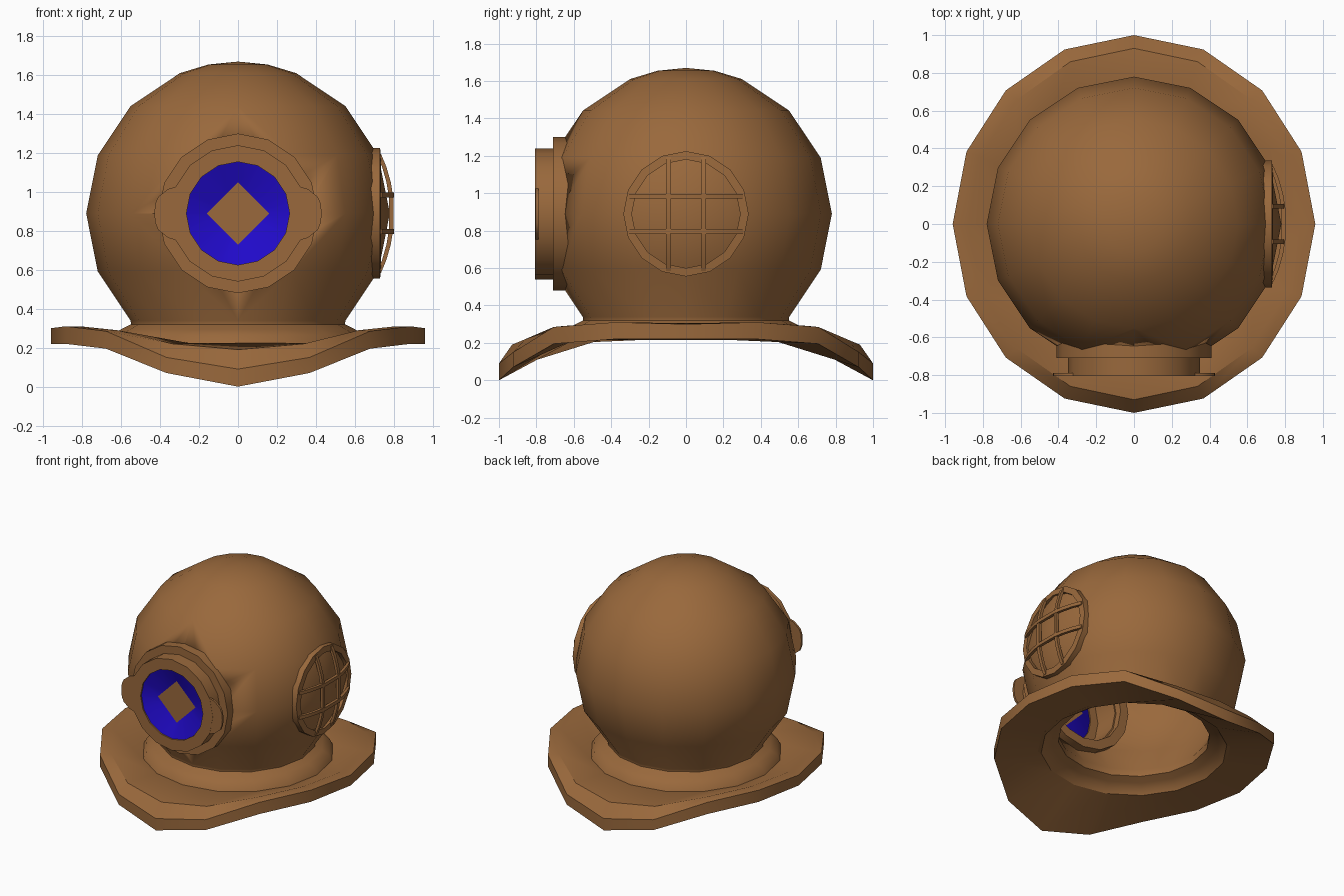
import bpy, bmesh, math
from mathutils import Vector, Matrix

if "Cube" in bpy.data.objects:
    bpy.data.objects.remove(bpy.data.objects["Cube"])

N = 16
ANG = [2 * math.pi * i / N for i in range(N)]


def material(name, color):
    m = bpy.data.materials.new(name)
    m.diffuse_color = color
    m.use_nodes = True
    m.node_tree.nodes["Principled BSDF"].inputs["Base Color"].default_value = m.diffuse_color
    return m


BRASS = material("copper", (0.32, 0.14, 0.045, 1))
GLASS = material("blue_glass", (0.015, 0.003, 0.6, 1))


def finish(name, bm, mat, angle=35):
    bmesh.ops.remove_doubles(bm, verts=bm.verts, dist=1e-5)
    bmesh.ops.recalc_face_normals(bm, faces=bm.faces)
    me = bpy.data.meshes.new(name)
    bm.to_mesh(me)
    bm.free()
    ob = bpy.data.objects.new(name, me)
    bpy.context.collection.objects.link(ob)
    me.materials.append(mat)
    smooth(ob, angle)
    return ob


def smooth(ob, angle=35):
    bpy.ops.object.select_all(action='DESELECT')
    ob.select_set(True)
    bpy.context.view_layer.objects.active = ob
    bpy.ops.object.shade_smooth_by_angle(angle=math.radians(angle))


def loft(name, rings, mat=BRASS, closed=True, angle=35):
    """Skin a list of rings; closed joins the last ring to the first."""
    bm = bmesh.new()
    vs = [[bm.verts.new(p) for p in r] for r in rings]
    count = len(vs) if closed else len(vs) - 1
    for j in range(count):
        a, b = vs[j], vs[(j + 1) % len(vs)]
        n = len(a)
        for i in range(n):
            k = (i + 1) % n
            bm.faces.new((a[i], a[k], b[k], b[i]))
    bmesh.ops.dissolve_degenerate(bm, edges=bm.edges, dist=1e-6)
    return finish(name, bm, mat, angle)


def lathe(name, profile, matrix=Matrix(), closed=True, **kw):
    rings = [[matrix @ Vector((r * math.cos(a), r * math.sin(a), h)) for a in ANG]
             for r, h in profile]
    return loft(name, rings, closed=closed, **kw)


CZ = 0.89
FRONT = Matrix.Translation((0, 0, CZ)) @ Matrix.Rotation(math.pi / 2, 4, 'X')   # local z -> -y
SIDE = Matrix.Translation((0, 0, CZ)) @ Matrix.Rotation(math.pi / 2, 4, 'Y')    # local z -> +x

# Dome with flared neck, a thin closed shell
dome = [(0.0, 0.78)] + [(0.78 * math.sin(math.radians(t)), 0.78 * math.cos(math.radians(t)))
                        for t in (11.25, 22.5, 45, 67.5, 90, 112.5, 135)]
outer = [(r, CZ + z) for r, z in dome] + [(0.55, 0.32), (0.60, 0.295), (0.65, 0.265), (0.675, 0.215)]
inner = [(0.65, 0.215), (0.625, 0.25), (0.58, 0.275), (0.53, 0.30)]
inner += [(r * 0.97, CZ + z * 0.97) for r, z in reversed(dome)]
helmet = lathe("helmet_dome", outer + inner, closed=False)

# Opening behind the front window
cutter = lathe("window_cutter", [(0, 0.4), (0.34, 0.4), (0.34, 1.0), (0, 1.0)], FRONT, closed=False)
cutter.hide_render = True
mod = helmet.modifiers.new("opening", 'BOOLEAN')
mod.operation = 'DIFFERENCE'
mod.solver = 'EXACT'
mod.object = cutter
bpy.context.view_layer.objects.active = helmet
helmet.select_set(True)
bpy.ops.object.modifier_apply(modifier=mod.name)
bpy.data.objects.remove(cutter, do_unlink=True)


# Breastplate collar: heights run from the side (index 0) to front/back (index 4)
def collar_ring(rx, ry, heights):
    pts = []
    for i, a in enumerate(ANG):
        k = i % 8
        pts.append((rx * math.cos(a), ry * math.sin(a), heights[min(k, 8 - k)]))
    return pts


loft("collar", [
    collar_ring(0.65, 0.65, [0.215] * 5),
    collar_ring(0.96, 1.00, [0.22, 0.22, 0.195, 0.07, 0.0]),
    collar_ring(0.96, 1.00, [0.30, 0.31, 0.285, 0.15, 0.09]),
    collar_ring(0.88, 0.93, [0.305, 0.31, 0.29, 0.22, 0.19]),
    collar_ring(0.675, 0.675, [0.225] * 5),
])

# Front window: base ring, tube with face plate
lathe("front_base_ring", [(0.34, 0.55), (0.41, 0.55), (0.41, 0.71), (0.34, 0.71)], FRONT)
lathe("front_window_tube", [(0.33, 0.60), (0.35, 0.60), (0.35, 0.806), (0.265, 0.806),
                            (0.265, 0.785), (0.33, 0.785)], FRONT)

# Dished glass that narrows to a square centre
rim = [FRONT @ Vector((0.265 * math.cos(a), 0.265 * math.sin(a), 0.795)) for a in ANG]
square = []
for a in ANG:
    r = 0.16 / (abs(math.cos(a)) + abs(math.sin(a)))
    square.append(FRONT @ Vector((r * math.cos(a), r * math.sin(a), 0.745)))
loft("front_glass", [rim, square], GLASS, closed=False)
bm = bmesh.new()
bm.faces.new([bm.verts.new(p) for p in square[::4]])
finish("glass_centre", bm, BRASS)


def prism(name, points, offset):
    """Extrude a flat polygon along an offset."""
    bm = bmesh.new()
    face = bm.faces.new([bm.verts.new(p) for p in points])
    new = bmesh.ops.extrude_face_region(bm, geom=[face])["geom"]
    bmesh.ops.translate(bm, vec=offset, verts=[v for v in new if isinstance(v, bmesh.types.BMVert)])
    if not face.is_valid or len(face.link_loops if hasattr(face, "link_loops") else [0]) == 0:
        pass
    else:
        if all(len(e.link_faces) == 1 for e in face.edges):
            bm.faces.new([bm.verts.new(p) for p in points])
    return finish(name, bm, BRASS)


# Thin lugs on both sides of the face plate
for s, label in ((-1, "left"), (1, "right")):
    lug = [(0.31, 0.14), (0.36, 0.125), (0.41, 0.085), (0.425, 0.05), (0.43, 0.0),
           (0.425, -0.05), (0.41, -0.085), (0.36, -0.125), (0.31, -0.14)]
    prism(label + "_lug", [(s * x, -0.805, CZ + z) for x, z in lug], (0, 0.016, 0))

# Side window ring
lathe("side_window_ring", [(0.29, 0.62), (0.335, 0.62), (0.335, 0.73), (0.29, 0.735)], SIDE)

# Bowed guard bars over the side window
bow = [(-0.305, 0.735), (-0.24, 0.762), (-0.16, 0.785), (-0.08, 0.798),
       (0.08, 0.798), (0.16, 0.785), (0.24, 0.762), (0.305, 0.735)]
outline = bow + [(t, x - 0.022) for t, x in reversed(bow)]
for s in (-1, 1):
    c = s * 0.094
    tag = "a" if s < 0 else "b"
    prism("upright_bar_" + tag, [(x, c - 0.013, CZ + t) for t, x in outline], (0, 0.026, 0))
    prism("cross_bar_" + tag, [(x + 0.004, t, CZ + c - 0.013) for t, x in outline], (0, 0, 0.026))
